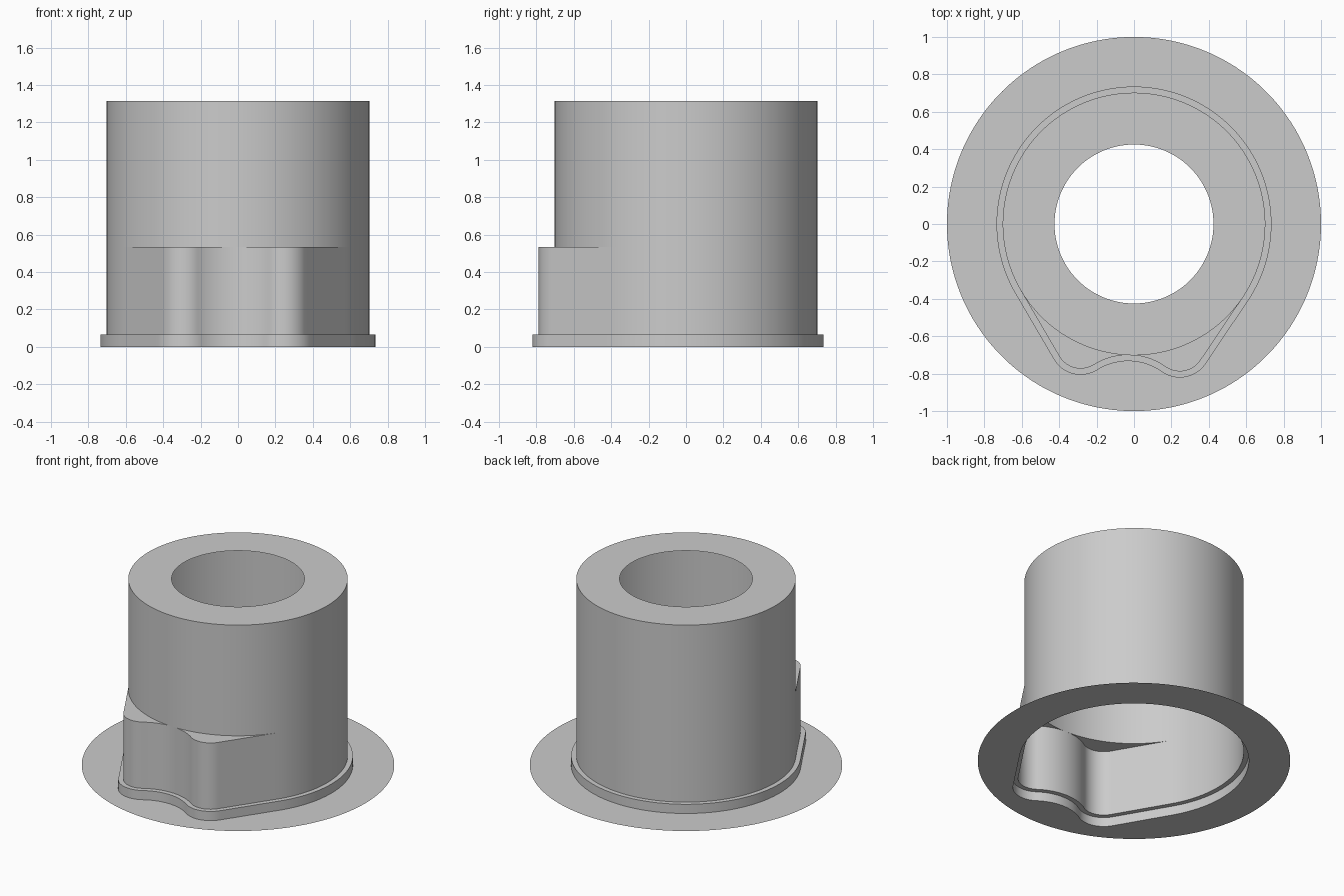
import bpy
import bmesh
import math
from mathutils import Vector

cube = bpy.data.objects.get("Cube")
if cube:
    bpy.data.objects.remove(cube, do_unlink=True)

# One plain grey for the whole thin shell
grey = bpy.data.materials.new("plain_grey")
grey.use_nodes = True
grey.diffuse_color = (0.6, 0.6, 0.6, 1)
grey.node_tree.nodes["Principled BSDF"].inputs["Base Color"].default_value = (0.6, 0.6, 0.6, 1)

BARREL, BORE, FLANGE = 0.702, 0.425, 1.0
LOBE, VALLEY, STEP = 0.133, 0.345, 0.033
COLLAR_Z, LEDGE_Z, TOP_Z = 0.065, 0.533, 1.315
lobe_right = Vector((-0.285, -0.64))
lobe_left = Vector((0.245, -0.655))

# Centre of the hollow that touches both lobes
span = lobe_left - lobe_right
drop = math.sqrt((LOBE + VALLEY) ** 2 - (span.length / 2) ** 2)
valley = (lobe_right + lobe_left) / 2 + Vector((span.y, -span.x)).normalized() * drop


def angle(v):
    return math.atan2(v.y, v.x)


def arc(centre, radius, start, end, steps):
    return [centre + radius * Vector((math.cos(a), math.sin(a)))
            for a in (start + (end - start) * i / steps for i in range(steps + 1))]


def straight(a, b, steps=12):
    return [a.lerp(b, i / steps) for i in range(1, steps)]


def outline(offset):
    """Round body with two lobes at the front, counterclockwise."""
    right_tan = angle(lobe_right) - math.acos((BARREL - LOBE) / lobe_right.length)
    left_tan = angle(lobe_left) + math.acos((BARREL - LOBE) / lobe_left.length)
    into = angle(valley - lobe_right)
    out = angle(valley - lobe_left)
    body = arc(Vector((0, 0)), BARREL + offset, left_tan, right_tan + 2 * math.pi, 110)
    first = arc(lobe_right, LOBE + offset, right_tan, into, 20)
    dip = arc(valley, VALLEY - offset, into + math.pi, out + math.pi, 24)
    last = arc(lobe_left, LOBE + offset, out, left_tan, 20)
    return (body + straight(body[-1], first[0]) + first + dip[1:-1]
            + last + straight(last[-1], body[0]))


def ring(points, radius):
    return [p.normalized() * radius for p in points]


def shell(name, *layers):
    """Skin a stack of (points, height) loops as one open sheet."""
    bm = bmesh.new()
    loops = [[bm.verts.new((p.x, p.y, z)) for p in pts] for pts, z in layers]
    for low, high in zip(loops, loops[1:]):
        for i in range(len(low)):
            j = (i + 1) % len(low)
            bm.faces.new((low[i], low[j], high[j], high[i]))
    bmesh.ops.remove_doubles(bm, verts=bm.verts, dist=0.0002)
    mesh = bpy.data.meshes.new(name)
    bm.to_mesh(mesh)
    bm.free()
    mesh.materials.append(grey)
    obj = bpy.data.objects.new(name, mesh)
    bpy.context.collection.objects.link(obj)
    bpy.ops.object.select_all(action='DESELECT')
    obj.select_set(True)
    bpy.context.view_layer.objects.active = obj
    bpy.ops.object.shade_smooth_by_angle(angle=math.radians(30))
    return obj


wide = outline(STEP)
wall = outline(0)
barrel = ring(wall, BARREL)

# Flat flange around the opening, then the low stepped collar
shell("flange", (ring(wide, FLANGE), 0), (wide, 0))
shell("collar", (wide, 0), (wide, COLLAR_Z), (wall, COLLAR_Z))
# Lobed lower wall closing onto the barrel with a flat ledge
shell("lobed_wall", (wall, COLLAR_Z), (wall, LEDGE_Z), (barrel, LEDGE_Z))
# Round barrel with an open annular top
shell("barrel", (barrel, LEDGE_Z), (barrel, TOP_Z), (ring(wall, BORE), TOP_Z))
